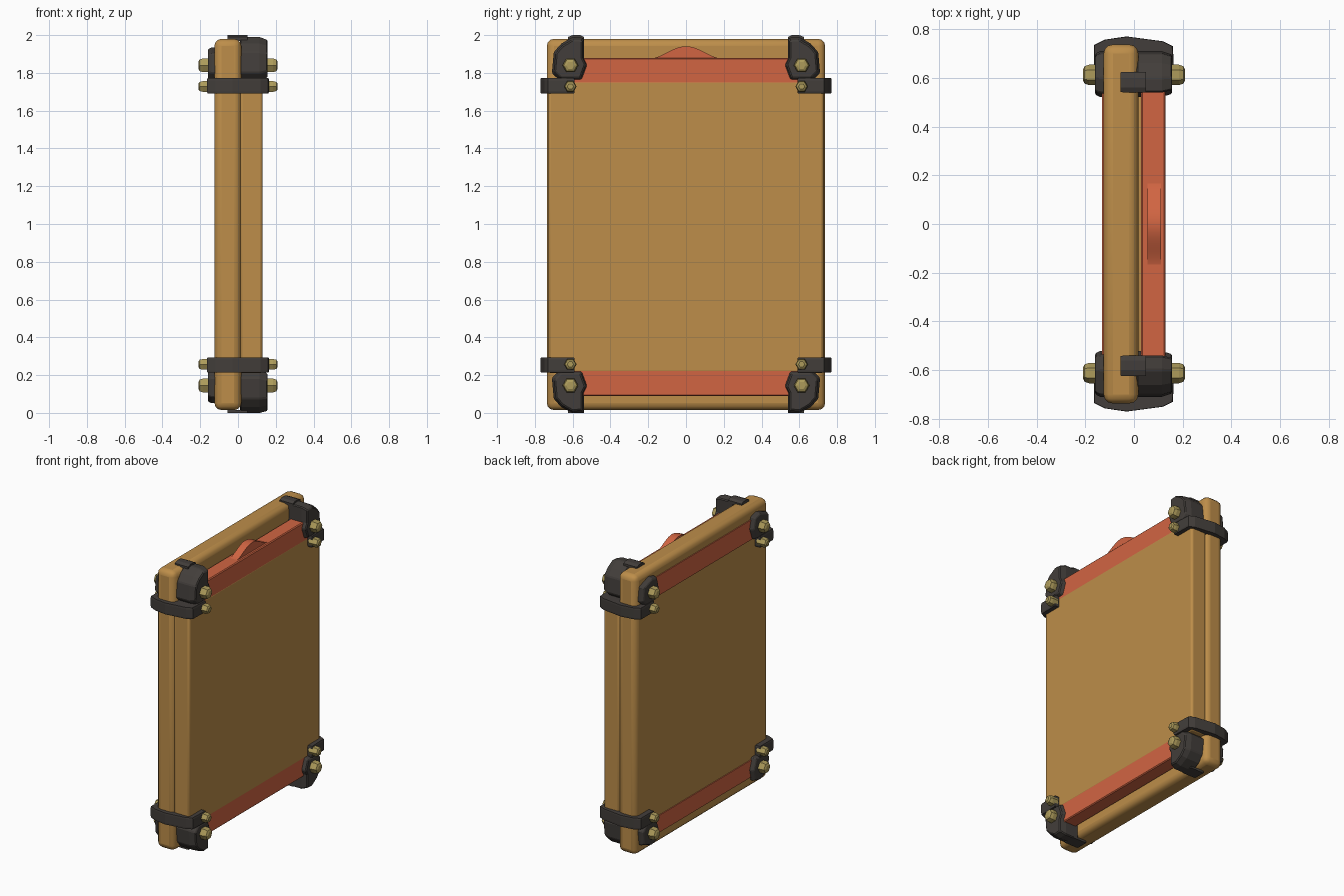
import bpy, bmesh, math
from mathutils import Vector

if "Cube" in bpy.data.objects:
    bpy.data.objects.remove(bpy.data.objects["Cube"])


def material(name, rgb):
    m = bpy.data.materials.new(name)
    m.diffuse_color = (*rgb, 1)
    m.use_nodes = True
    m.node_tree.nodes["Principled BSDF"].inputs["Base Color"].default_value = m.diffuse_color
    return m


WOOD = material("tan_wood", (0.51, 0.27, 0.068))
RED = material("red_cloth", (0.64, 0.13, 0.055))
IRON = material("dark_iron", (0.055, 0.048, 0.043))
BRASS = material("pale_brass", (0.42, 0.33, 0.105))


def finish(name, bm, mat, bevel=0, segments=1, smooth=False):
    bmesh.ops.recalc_face_normals(bm, faces=bm.faces)
    mesh = bpy.data.meshes.new(name)
    bm.to_mesh(mesh)
    bm.free()
    mesh.materials.append(mat)
    ob = bpy.data.objects.new(name, mesh)
    bpy.context.collection.objects.link(ob)
    if bevel:
        mod = ob.modifiers.new("Bevel", "BEVEL")
        mod.width, mod.segments = bevel, segments
        mod.limit_method = "ANGLE"
    if smooth:
        bpy.ops.object.select_all(action="DESELECT")
        ob.select_set(True)
        bpy.context.view_layer.objects.active = ob
        bpy.ops.object.shade_smooth_by_angle(angle=math.radians(40))
    return ob


def box(name, lo, hi, mat, **kw):
    bm = bmesh.new()
    bmesh.ops.create_cube(bm, size=1)
    for v in bm.verts:
        v.co = Vector((a + (b - a) * (c + 0.5) for a, b, c in zip(lo, hi, v.co)))
    return finish(name, bm, mat, **kw)


def loft(name, outline, layers, place, mat, **kw):
    """Stack scaled copies of an outline; place(a, b, depth) gives the position."""
    bm = bmesh.new()
    n = len(outline)
    ca = sum(p[0] for p in outline) / n
    cb = sum(p[1] for p in outline) / n
    rings = [[bm.verts.new(place(ca + (a - ca) * s, cb + (b - cb) * s, d))
              for a, b in outline] for d, s in layers]
    for r0, r1 in zip(rings, rings[1:]):
        for i in range(n):
            j = (i + 1) % n
            bm.faces.new((r0[i], r0[j], r1[j], r1[i]))
    bm.faces.new(rings[0])
    bm.faces.new(rings[-1])
    return finish(name, bm, mat, **kw)


# Wooden boards
box("back_board", (-0.125, -0.737, 0.015), (0.018, 0.737, 1.98), WOOD,
    bevel=0.038, segments=3, smooth=True)
box("front_board", (0.01, -0.728, 0.21), (0.13, 0.728, 1.76), WOOD,
    bevel=0.014, segments=2, smooth=True)

# Red lining showing above and below the front board, and on the back
for label, z0, z1 in (("lower", 0.09, 0.23), ("upper", 1.74, 1.88)):
    box(label + "_red_lining", (0.028, -0.62, z0), (0.129, 0.62, z1), RED, bevel=0.006)
for label, z0, z1 in (("lower", 0.09, 0.21), ("upper", 1.76, 1.9)):
    box(label + "_back_lining", (-0.131, -0.6, z0), (-0.11, 0.6, z1), RED)

# Rounded tab on the top of the lining
tab = [(-0.2, 1.86)] + [(y / 50, 1.875 + 0.033 * (1 + math.cos(math.pi * y / 10)))
                        for y in range(-10, 11)] + [(0.2, 1.86)]
loft("lining_tab", tab, [(0.055, 1), (0.11, 1)], lambda a, b, d: (d, a, b), RED, smooth=True)

# Corner fittings: outlines for the upper +y corner, z measured from mid-height
BRACKET = [(0.60, 0.99), (0.54, 0.985), (0.54, 0.88), (0.52, 0.84), (0.55, 0.76),
           (0.67, 0.76), (0.71, 0.80), (0.70, 0.91), (0.66, 0.955)]
BACK_PLATE = [(0.60, 0.935), (0.54, 0.92), (0.52, 0.84), (0.55, 0.76),
              (0.67, 0.76), (0.71, 0.80), (0.70, 0.90)]
CLIP = [(0.54, 0.97), (0.54, 0.99), (0.56, 1.0), (0.60, 1.0), (0.625, 0.99), (0.625, 0.97)]
STRAP = [(-0.165, 0.59), (-0.165, 0.735), (-0.12, 0.757), (-0.03, 0.77),
         (0.12, 0.75), (0.16, 0.73), (0.165, 0.59)]
HEX = [(math.cos(math.radians(60 * i)), math.sin(math.radians(60 * i))) for i in range(6)]

for sy, side in ((-1, "front"), (1, "rear")):
    for sz, level, mid in ((-1, "lower", 0.985), (1, "upper", 1.0)):
        tag = f"{level}_{side}_"
        yz = lambda a, b, d: (d, sy * a, max(0, mid + sz * b))
        loft(tag + "bracket", BRACKET, [(0.01, 1), (0.115, 1), (0.157, 0.86)], yz, IRON, bevel=0.006)
        loft(tag + "back_plate", BACK_PLATE, [(-0.11, 1), (-0.14, 1), (-0.16, 0.88)], yz, IRON, bevel=0.005)
        # Clip hooked over the edge of the back board
        loft(tag + "clip", CLIP, [(-0.055, 0.95), (-0.04, 1), (0.05, 1)], yz, IRON)
        # Strap around the side of the boards
        loft(tag + "strap", STRAP, [(0.692, 0.98), (0.702, 1), (0.76, 1), (0.772, 0.98)],
             lambda a, b, d: (a, sy * b, mid + sz * d), IRON)
        # Brass bolts on both faces
        for sx, face in ((-1, "left"), (1, "right")):
            for size, z, r in (("large", 0.84, 0.042), ("small", 0.728, 0.033)):
                loft(f"{tag}{face}_{size}_bolt", HEX,
                     [(0.14, r), (0.185, r), (0.203, r * 0.85), (0.21, r * 0.5)],
                     lambda a, b, d: (sx * d, sy * 0.612 + a, mid + sz * z + b), BRASS)
